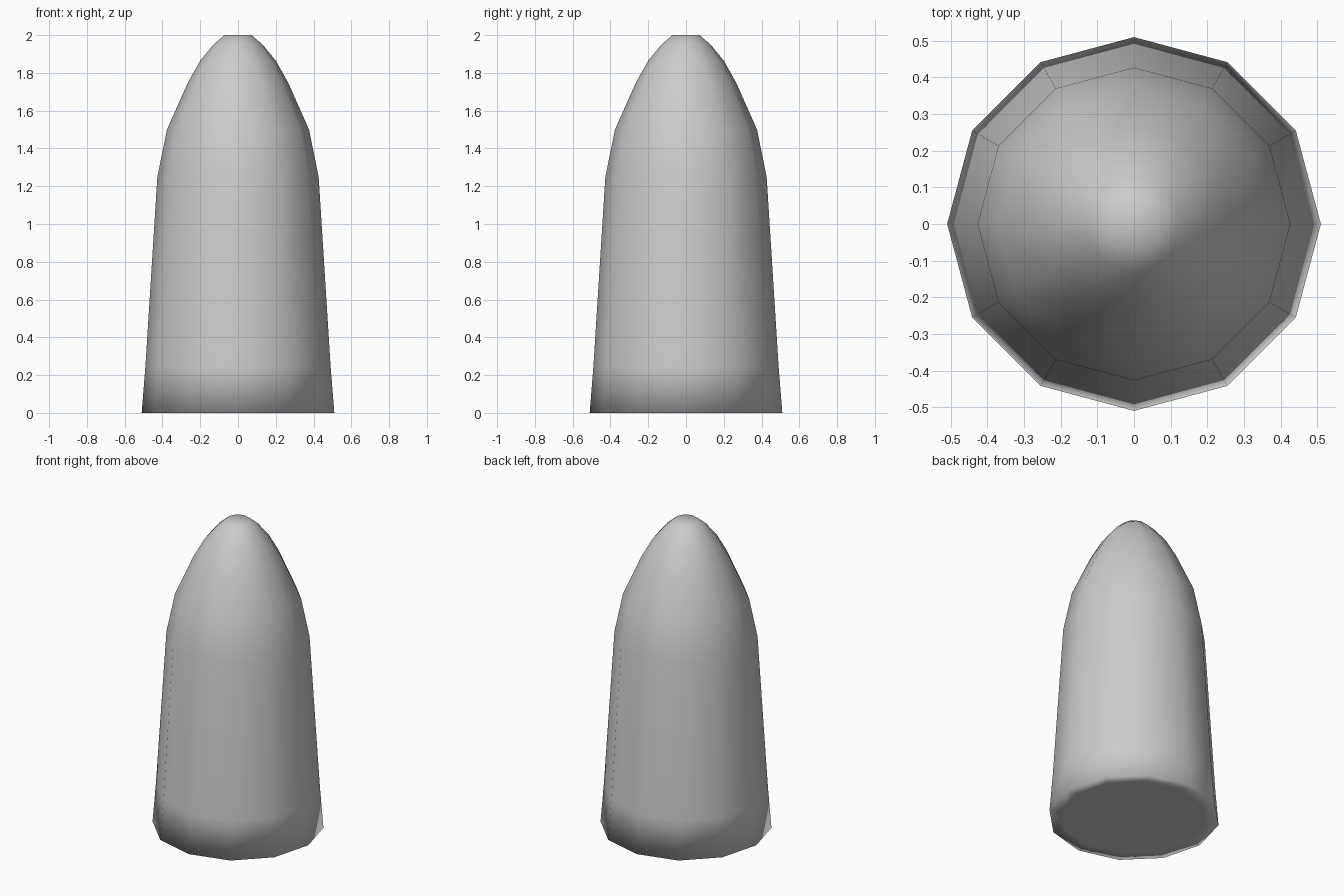
import bpy, bmesh
from math import cos, sin, tau

if "Cube" in bpy.data.objects:
    bpy.data.objects.remove(bpy.data.objects["Cube"])

SIDES = 12
# (radius, height) from the inset base ring up to the blunt nose
PROFILE = [(0.43, 0.0), (0.51, 0.0), (0.49, 0.25), (0.427, 1.25), (0.376, 1.5),
           (0.265, 1.75), (0.2, 1.865), (0.13, 1.95), (0.072, 2.0)]

# Tapered twelve-sided body with rounded nose
bm = bmesh.new()
rings = [[bm.verts.new((r * cos(tau * i / SIDES), r * sin(tau * i / SIDES), z))
          for i in range(SIDES)] for r, z in PROFILE]
for low, high in zip(rings, rings[1:]):
    for i in range(SIDES):
        j = (i + 1) % SIDES
        bm.faces.new((low[i], low[j], high[j], high[i]))

# Flat base and nose tip
bm.faces.new(rings[0][::-1])
bm.faces.new(rings[-1])

# Smooth shading across the whole surface
for face in bm.faces:
    face.smooth = True

mesh = bpy.data.meshes.new("bullet_body")
bm.to_mesh(mesh)
bm.free()
body = bpy.data.objects.new("bullet_body", mesh)
bpy.context.collection.objects.link(body)
